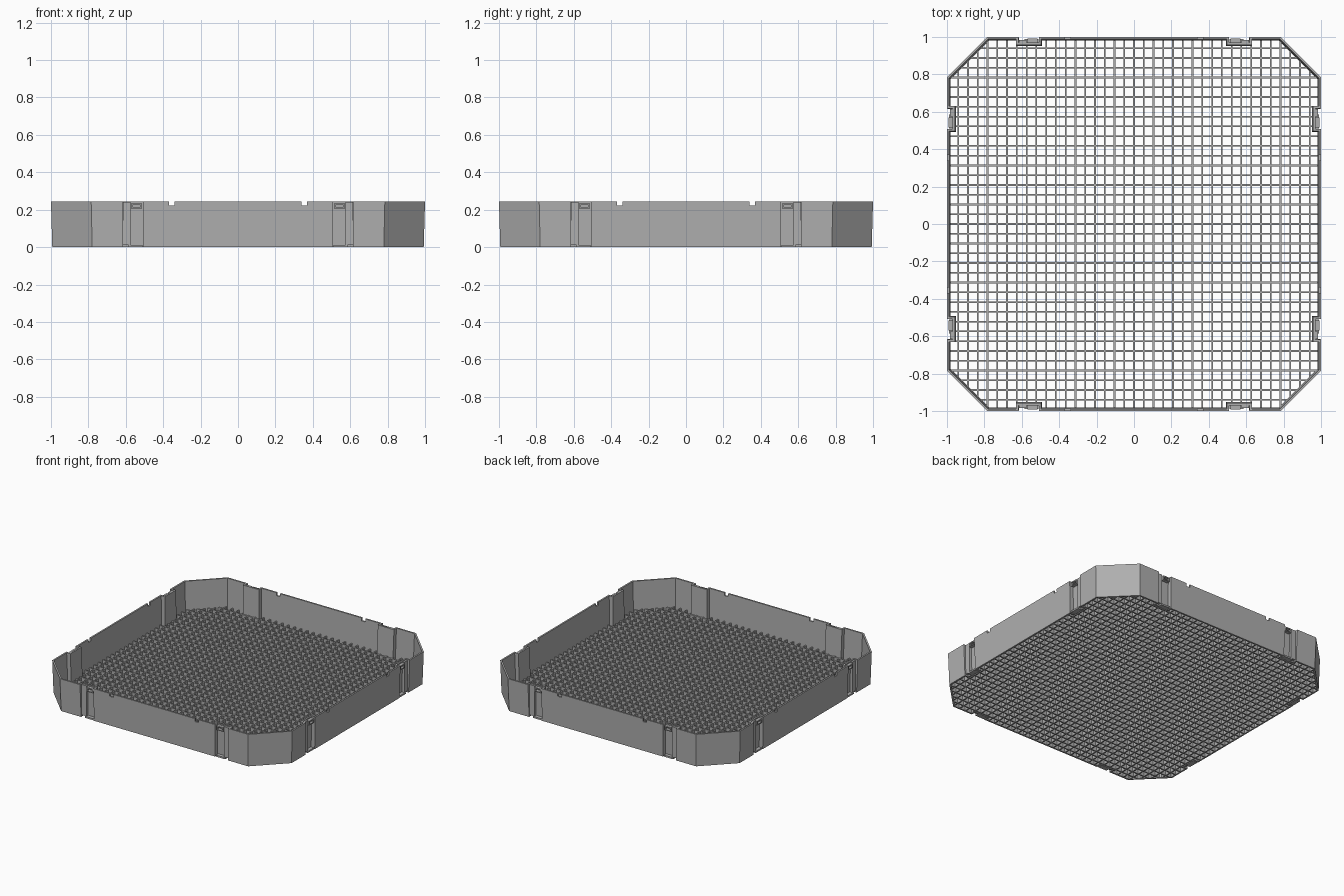
import bpy, bmesh, math
from mathutils import Matrix, Vector

if "Cube" in bpy.data.objects:
    bpy.data.objects.remove(bpy.data.objects["Cube"])

H, WALL, CH = 0.245, 0.012, 0.785      # wall height, wall thickness, start of corner chamfer
DRAFT = 0.993                          # foot is slightly smaller than the rim
PITCH, BAR, GRID_H = 0.0522, 0.009, 0.034

grey = bpy.data.materials.new("plastic grey")
grey.diffuse_color = (0.43, 0.43, 0.43, 1)
grey.use_nodes = True
grey.node_tree.nodes["Principled BSDF"].inputs["Base Color"].default_value = grey.diffuse_color
dark = grey


def finish(name, bm):
    bmesh.ops.recalc_face_normals(bm, faces=bm.faces)
    me = bpy.data.meshes.new(name)
    bm.to_mesh(me)
    bm.free()
    me.materials.append(grey)
    ob = bpy.data.objects.new(name, me)
    bpy.context.collection.objects.link(ob)
    return ob


def box(bm, x0, x1, y0, y1, z0, z1, turn=0):
    m = (Matrix.Rotation(turn, 4, 'Z')
         @ Matrix.Translation(((x0 + x1) / 2, (y0 + y1) / 2, (z0 + z1) / 2))
         @ Matrix.Diagonal((x1 - x0, y1 - y0, z1 - z0, 1)))
    bmesh.ops.create_cube(bm, size=1, matrix=m)


# Outline of one side with its two connector recesses, repeated four times
half = [(0.51, 0.97), (0.513, 1), (0.617, 1), (0.617, 1)]
right = [(0.508, -1), (0.508, -0.97), (0.618, -0.97), (0.618, -1), (CH, -1)]
side = [(-x, y) for x, y in reversed(right)] + right
outline = []
for k in range(4):
    r = Matrix.Rotation(k * math.pi / 2, 2)
    outline += [r @ Vector(p) for p in side]


def inset(pts, d):
    """Mitred inward offset of a counter-clockwise outline."""
    out = []
    for i, p in enumerate(pts):
        a = (p - pts[i - 1]).normalized()
        b = (pts[(i + 1) % len(pts)] - p).normalized()
        na, nb = Vector((-a.y, a.x)), Vector((-b.y, b.x))
        out.append(p + (na + nb) * d / (1 + na.dot(nb)))
    return out


# Thin perimeter wall
bm = bmesh.new()
rings = []
for pts in (outline, inset(outline, WALL)):
    for z, s in ((0, DRAFT), (H, 1)):
        rings.append([bm.verts.new((p.x * s, p.y * s, z)) for p in pts])
ob_, ot, ib, it = rings
n = len(outline)
for i in range(n):
    j = (i + 1) % n
    for a, b in ((ob_, ot), (ot, it), (it, ib), (ib, ob_)):
        bm.faces.new((a[i], a[j], b[j], b[i]))
wall = finish("perimeter_wall", bm)

# Small notches along the rim
bm = bmesh.new()
for k in range(4):
    for x in (-0.355, 0.355):
        box(bm, x - 0.015, x + 0.015, -1.03, -0.95, H - 0.022, H + 0.05, k * math.pi / 2)
cutter = finish("rim_notch_cutter", bm)
cutter.hide_render = True
mod = wall.modifiers.new("rim notches", 'BOOLEAN')
mod.object, mod.operation, mod.solver = cutter, 'DIFFERENCE', 'EXACT'
bpy.context.view_layer.objects.active = wall
bpy.ops.object.modifier_apply(modifier=mod.name)
bpy.data.objects.remove(cutter)

# Connector hooks near the rim, guide ribs and foot tabs in every recess
hooks, ribs, tabs = bmesh.new(), bmesh.new(), bmesh.new()
for k in range(4):
    t = k * math.pi / 2
    for s in (-1, 1):
        def part(bm, a, b, y0, y1, z0, z1):
            box(bm, min(a * s, b * s), max(a * s, b * s), y0, y1, z0, z1, t)
        part(hooks, 0.515, 0.57, -0.993, -0.965, 0.228, 0.236)
        part(hooks, 0.515, 0.57, -0.993, -0.965, 0.204, 0.211)
        part(hooks, 0.515, 0.523, -0.993, -0.965, 0.204, 0.236)
        part(hooks, 0.562, 0.57, -0.993, -0.965, 0.204, 0.236)
        part(ribs, 0.575, 0.615, -0.985, -0.962, 0.012, H - 0.004)
        part(tabs, 0.51, 0.585, -0.99, -0.955, 0, 0.012)
finish("connector_hooks", hooks)
finish("guide_ribs", ribs)
finish("foot_tabs", tabs)

# Open grid floor, bars trimmed to the chamfered outline and recesses
for name, turn in (("floor_bars_lengthwise", 0), ("floor_bars_crosswise", math.pi / 2)):
    bm = bmesh.new()
    for i in range(-18, 19):
        c = i * PITCH
        reach = min(0.985, 1.763 - abs(c))
        if 0.5 < abs(c) < 0.63:
            reach = 0.96
        box(bm, -reach, reach, c - BAR / 2, c + BAR / 2, 0, GRID_H, turn)
    finish(name, bm)
